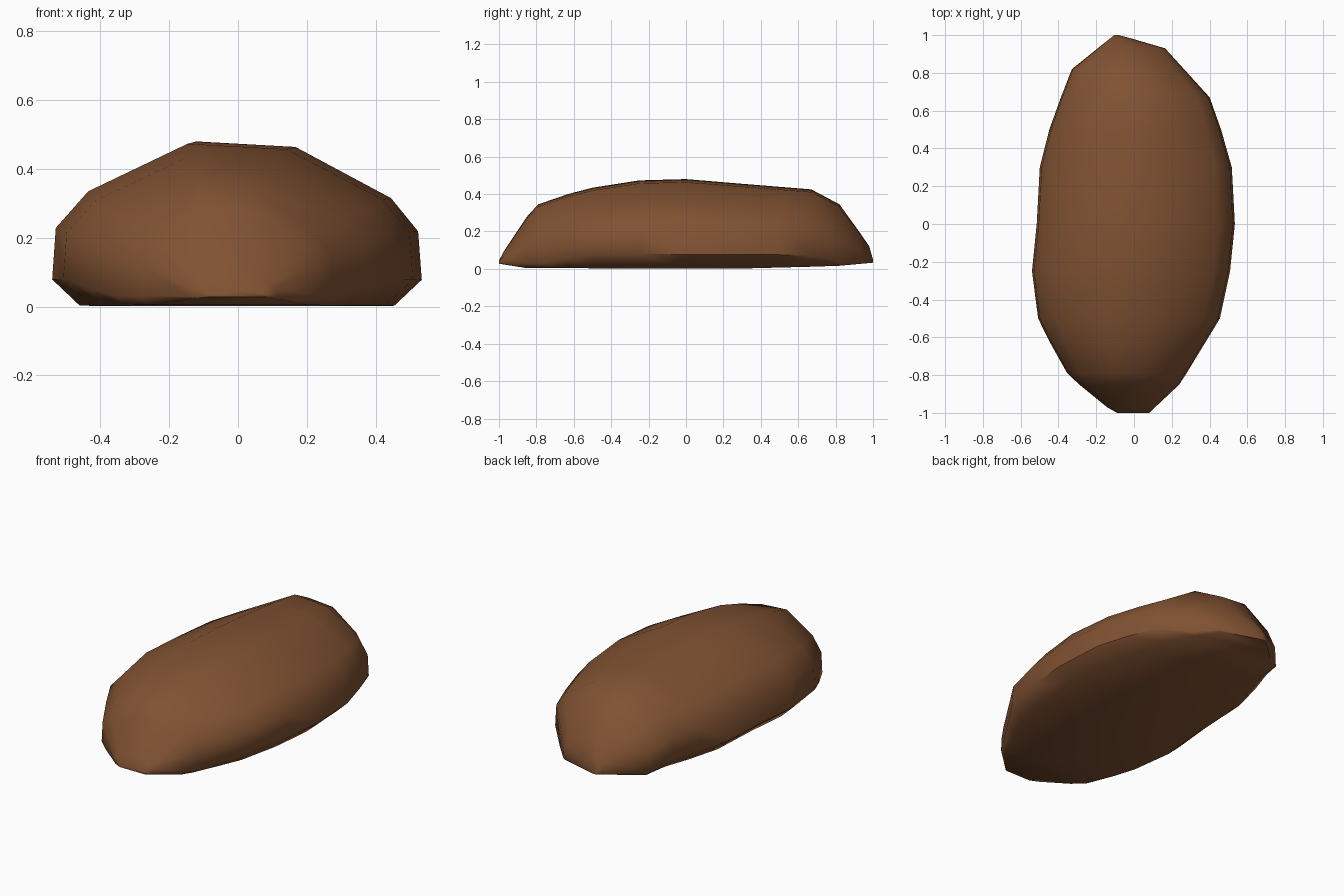
import bpy
import bmesh
import math

cube = bpy.data.objects.get("Cube")
if cube:
    bpy.data.objects.remove(cube, do_unlink=True)

# Outline curves along the length: (y, value)
LEFT_X = [(-1, -.09), (-.98, -.13), (-.805, -.345), (-.52, -.505), (-.25, -.54),
          (0, -.515), (.37, -.495), (.815, -.335), (1, -.105)]
RIGHT_X = [(-1, .08), (-.845, .245), (-.5, .455), (-.22, .515), (.07, .54),
           (.33, .515), (.66, .41), (.935, .16), (1, -.08)]
TOP_Z = [(-1, .045), (-.97, .1), (-.85, .28), (-.79, .345), (-.63, .4), (-.4, .46),
         (-.17, .48), (0, .48), (.3, .455), (.67, .425), (.83, .34), (.98, .12), (1, .05)]
RIM_Z = [(-1, .03), (-.75, .03), (-.5, .08), (.65, .075), (.8, .035), (1, .035)]
BASE_Z = [(-1, .028), (-.86, .004), (.3, .002), (.8, .015), (1, .033)]
STATIONS = [-1, -.97, -.85, -.79, -.63, -.5, -.25, 0, .3, .5, .67, .82, .93, .98, 1]

# Cross-section above the rim: (share of half width, share of height)
DOME = [(-1, 0), (-.98, .38), (-.8, .65), (-.25, 1), (.3, .96), (.83, .59), (.98, .35), (1, 0)]


def along(curve, y):
    for (a, va), (b, vb) in zip(curve, curve[1:]):
        if y <= b:
            return va + (vb - va) * (y - a) / (b - a)
    return curve[-1][1]


def section(bm, y):
    left, right = along(LEFT_X, y), along(RIGHT_X, y)
    rim, top, base = (along(c, y) for c in (RIM_Z, TOP_Z, BASE_Z))
    mid, half = (left + right) / 2, (right - left) / 2
    ring = [bm.verts.new((mid + half * u, y, rim + (top - rim) * v)) for u, v in DOME]
    # Narrow underside bevel, fading out where the rim meets the base
    inset = min(.08, (rim - base) * 1.1)
    for x in (right - inset, left + inset):
        ring.append(bm.verts.new((x, y, base)))
    return ring


# Loaf body: lofted sections, closed at both ends
bm = bmesh.new()
rings = [section(bm, y) for y in STATIONS]
for a, b in zip(rings, rings[1:]):
    for i in range(len(a)):
        j = (i + 1) % len(a)
        bm.faces.new((a[i], a[j], b[j], b[i]))
bm.faces.new(rings[0])
bm.faces.new(rings[-1])
bmesh.ops.recalc_face_normals(bm, faces=bm.faces)
mesh = bpy.data.meshes.new("loaf")
bm.to_mesh(mesh)
bm.free()
loaf = bpy.data.objects.new("loaf", mesh)
bpy.context.collection.objects.link(loaf)

# Crust colour
crust = bpy.data.materials.new("crust_brown")
crust.use_nodes = True
colour = (.216, .084, .032, 1)
crust.diffuse_color = colour
crust.node_tree.nodes["Principled BSDF"].inputs["Base Color"].default_value = colour
mesh.materials.append(crust)

# Smooth crust with a crisp lower rim
bpy.ops.object.select_all(action="DESELECT")
loaf.select_set(True)
bpy.context.view_layer.objects.active = loaf
bpy.ops.object.shade_smooth_by_angle(angle=math.radians(50))
